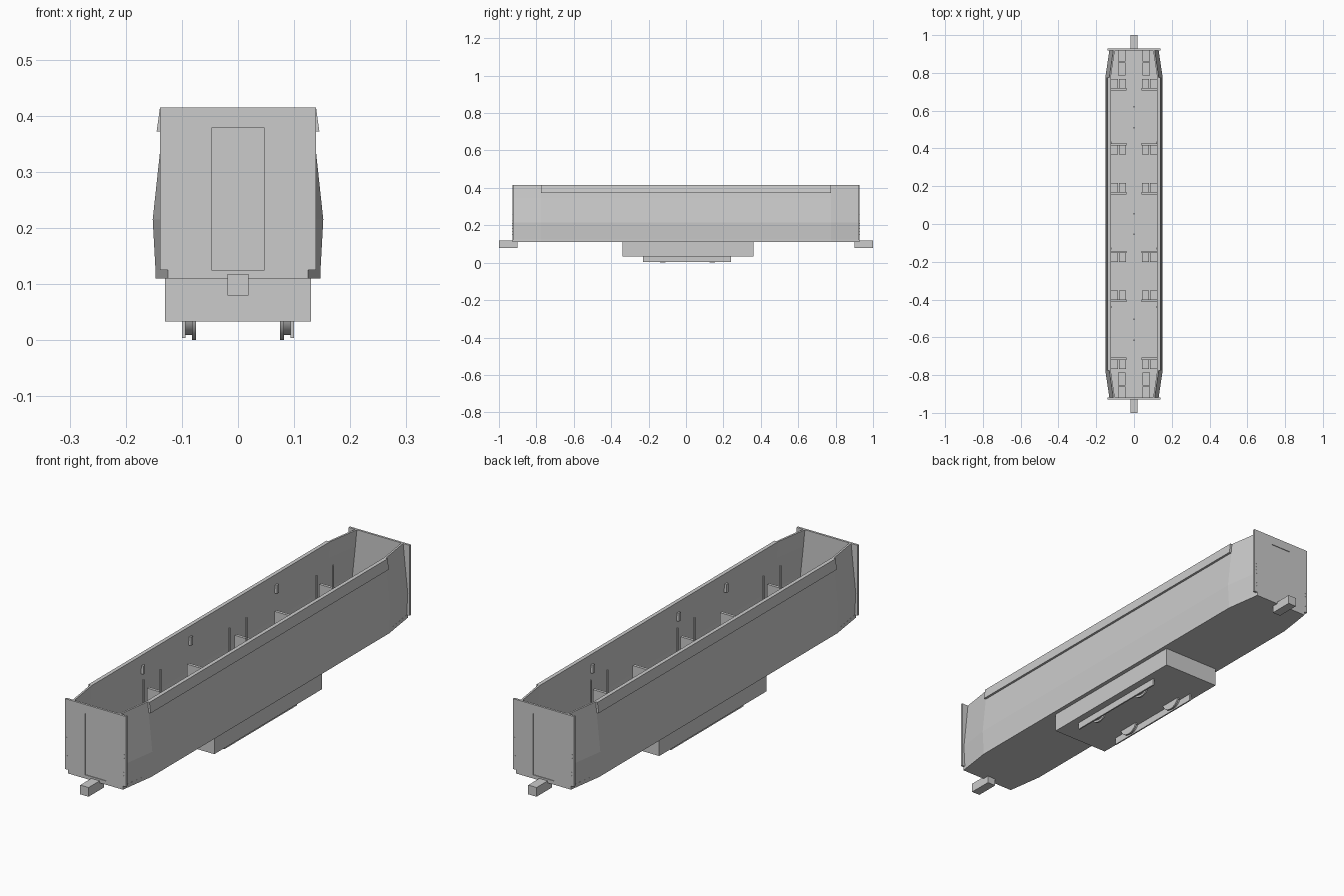
import bpy, bmesh, math
from mathutils import Matrix

cube = bpy.data.objects.get("Cube")
if cube:
    bpy.data.objects.remove(cube, do_unlink=True)

grey = bpy.data.materials.new("light grey")
grey.use_nodes = True
GREY = (0.6, 0.6, 0.6, 1)
grey.diffuse_color = GREY
grey.node_tree.nodes["Principled BSDF"].inputs["Base Color"].default_value = GREY


def finish(name, bm):
    bmesh.ops.recalc_face_normals(bm, faces=bm.faces)
    me = bpy.data.meshes.new(name)
    bm.to_mesh(me)
    bm.free()
    me.materials.append(grey)
    ob = bpy.data.objects.new(name, me)
    bpy.context.collection.objects.link(ob)
    return ob


def loft(name, rings):
    """Closed solid through a list of equally long point rings."""
    bm = bmesh.new()
    vs = [[bm.verts.new(p) for p in r] for r in rings]
    n = len(vs[0])
    for a, b in zip(vs, vs[1:]):
        for i in range(n):
            j = (i + 1) % n
            bm.faces.new((a[i], a[j], b[j], b[i]))
    bm.faces.new(vs[0])
    bm.faces.new(vs[-1])
    return finish(name, bm)


def add_box(bm, x0, x1, y0, y1, z0, z1):
    m = Matrix.Translation(((x0 + x1) / 2, (y0 + y1) / 2, (z0 + z1) / 2))
    m = m @ Matrix.Diagonal((abs(x1 - x0), abs(y1 - y0), abs(z1 - z0), 1))
    bmesh.ops.create_cube(bm, size=1, matrix=m)


def boxes(name, items):
    bm = bmesh.new()
    for b in items:
        add_box(bm, *b)
    return finish(name, bm)


def cylinder(bm, r, depth, loc, axis, seg):
    rot = {'X': Matrix.Rotation(math.pi / 2, 4, 'Y'),
           'Y': Matrix.Rotation(math.pi / 2, 4, 'X'),
           'Z': Matrix.Identity(4)}[axis]
    bmesh.ops.create_cone(bm, cap_ends=True, segments=seg, radius1=r, radius2=r,
                          depth=depth, matrix=Matrix.Translation(loc) @ rot)


END, SHOULDER, TAPER = 0.922, 0.775, 0.022
SIDES = (("left", 1), ("right", -1))

# Floor slab with tapered ends
outline = [(.147, -SHOULDER), (.147, SHOULDER), (.125, .928), (-.125, .928),
           (-.147, SHOULDER), (-.147, -SHOULDER), (-.125, -.928), (.125, -.928)]
loft("floor", [[(x, y, z) for x, y in outline] for z in (.11, .125)])

# Bulged side walls, drawn in at both ends, with a rain lip along the top
outer = [(.147, .124), (.152, .215), (.138, .345), (.131, .415)]
section = outer + [(x - .008, z) for x, z in reversed(outer)]
lip = [(.130, .415), (.139, .415), (.145, .372), (.135, .372)]
stations = [(-END, TAPER), (-SHOULDER, 0), (SHOULDER, 0), (END, TAPER)]
for side, s in SIDES:
    loft(side + "_wall", [[(s * (x - t), y, z) for x, z in section] for y, t in stations])
    loft(side + "_roof_lip", [[(s * x, y, z) for x, z in lip]
                              for y in (-SHOULDER, SHOULDER)])

# End plates with a recessed door, rivets and coupler
arch = [(-.139, .125), (-.139, .415), (.139, .415), (.139, .125),
        (.047, .125), (.047, .378), (-.047, .378), (-.047, .125)]
for end, s in (("front", -1), ("back", 1)):
    loft(end + "_end_plate", [[(x, s * y, z) for x, z in arch] for y in (.919, .928)])
    boxes(end + "_door", [(-.047, .047, s * .921, s * .925, .125, .378)])
    boxes(end + "_coupler", [(-.019, .019, s * .9, s * 1.0, .08, .118)])
    bm = bmesh.new()
    for sx in (-1, 1):
        for i in range(8):
            cylinder(bm, .0012, .002, (sx * (.128 + .0004 * i), s * .9285, .153 + .0148 * i), 'Y', 6)
    finish(end + "_rivets", bm)

# Underframe box, side bars and flanged wheels
boxes("underframe", [(-.13, .13, -.34, .36, .033, .11)])
for side, s in SIDES:
    boxes(side + "_wheel_bar", [(s * .094, s * .1, -.23, .24, .004, .036)])
    bm = bmesh.new()
    for y in (-.125, .14):
        cylinder(bm, .05, .007, (s * .0785, y, .05), 'X', 32)
        cylinder(bm, .041, .014, (s * .088, y, .05), 'X', 32)
    wheels = finish(side + "_wheels", bm)
    for p in wheels.data.polygons:
        p.use_smooth = len(p.vertices) == 4
    wheels.data.set_sharp_from_angle(angle=math.radians(40))


# Double seats: back panel, two cushions and a pedestal
def seat(y, d, x_out=.125):
    pads = []
    for x0, x1 in ((.042, .08), (.086, x_out)):
        pads += [(x0, x1, y, y + d * .052, .185, .2),
                 (x0 + .006, x1 - .006, y, y + d * .04, .125, .185)]
    return pads + [(.04, x_out, y - d * .008, y + d * .004, .125, .265)]


rows = [(.715, 1), (.42, -1), (.165, 1), (-.15, -1), (-.405, 1), (-.715, -1)]
for n, (y, d) in enumerate(rows, 1):
    for side, s in SIDES:
        boxes(f"{side}_seat_{n}", [(s * a, s * b, *rest) for a, b, *rest in seat(y, d)])

# Cab benches: cushion, table and opposite cushion towards each end
for end, s in (("front", -1), ("back", 1)):
    for side, sx in SIDES:
        boxes(f"{end}_{side}_cab_bench",
              [(sx * .045, sx * .085, s * .785, s * .855, .125, .19),
               (sx * .045, sx * .085, s * .86, s * .919, .125, .23)])

# Grab posts down the aisle
bm = bmesh.new()
for y in (.62, .51, .055, -.055, -.505, -.615):
    cylinder(bm, .004, .288, (0, y, .267), 'Z', 10)
finish("grab_posts", bm)

# Small brackets high on the inner walls
boxes("wall_brackets", [(s * .119, s * .134, y - .006, y + .006, .335, .37)
                        for s in (-1, 1) for y in (.43, -.13, -.44)])
